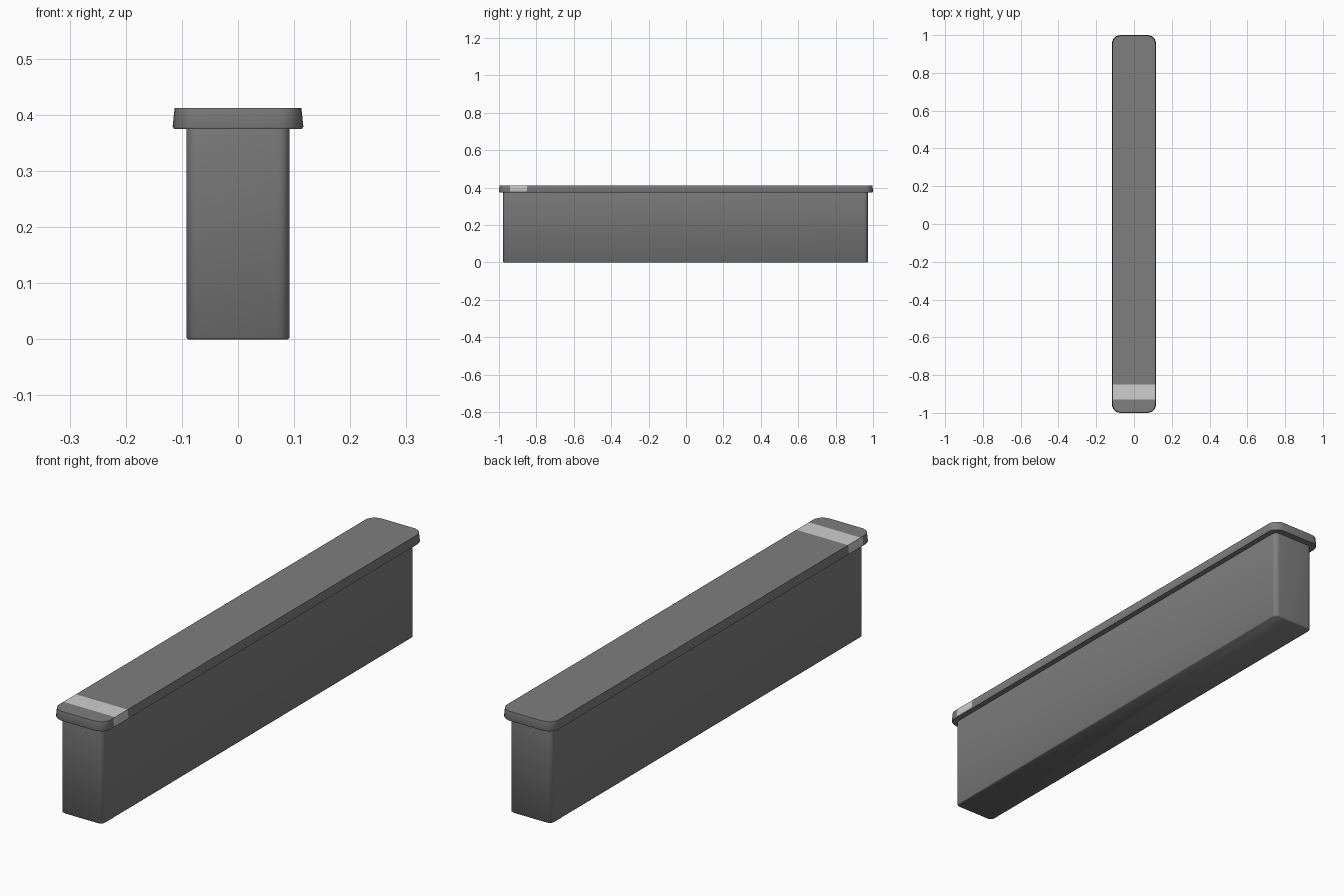
import bpy, bmesh, math
from mathutils import Vector

if "Cube" in bpy.data.objects:
    bpy.data.objects.remove(bpy.data.objects["Cube"])


def material(name, value):
    m = bpy.data.materials.new(name)
    m.diffuse_color = (value, value, value, 1)
    m.use_nodes = True
    m.node_tree.nodes["Principled BSDF"].inputs["Base Color"].default_value = m.diffuse_color
    return m


dark = material("dark_grey", 0.21)
light = material("light_grey", 0.62)


def rounded_rect(hx, hy, r, n=6):
    """Counter-clockwise outline with rounded corners."""
    pts = []
    for k, (sx, sy) in enumerate([(1, 1), (-1, 1), (-1, -1), (1, -1)]):
        for i in range(n + 1):
            a = math.pi / 2 * (k + i / n)
            pts.append((sx * (hx - r) + r * math.cos(a), sy * (hy - r) + r * math.sin(a)))
    return pts


def loft(rings, y_offset=0, cap_top=True):
    """Stack rounded rectangles (z, half x, half y, radius) into a solid."""
    bm = bmesh.new()
    loops = [[bm.verts.new((x, y + y_offset, z)) for x, y in rounded_rect(hx, hy, r)]
             for z, hx, hy, r in rings]
    for a, b in zip(loops, loops[1:]):
        for i in range(len(a)):
            j = (i + 1) % len(a)
            bm.faces.new((a[i], a[j], b[j], b[i]))
    bm.faces.new(loops[0][::-1])
    if cap_top:
        bm.faces.new(loops[-1])
    return bm


def finish(bm, name, mats):
    me = bpy.data.meshes.new(name)
    bm.normal_update()
    bm.to_mesh(me)
    bm.free()
    ob = bpy.data.objects.new(name, me)
    bpy.context.collection.objects.link(ob)
    for m in mats:
        me.materials.append(m)
    bpy.ops.object.select_all(action='DESELECT')
    ob.select_set(True)
    bpy.context.view_layer.objects.active = ob
    return ob


# Deep narrow body, softly shaded, top hidden under the lid
body = loft([(0, 0.089, 0.972, 0.018), (0.003, 0.092, 0.975, 0.02),
             (0.38, 0.092, 0.975, 0.02)], y_offset=-0.003, cap_top=False)
finish(body, "body", [dark])
bpy.ops.object.shade_smooth()

# Overhanging lid with slightly tapered rim
lid = loft([(0.375, 0.114, 0.998, 0.043), (0.379, 0.1165, 1.0, 0.045),
            (0.412, 0.113, 0.997, 0.042)])

# Light stripe cut across the lid near the front
for y in (-0.94, -0.928, -0.85):
    bmesh.ops.bisect_plane(lid, geom=lid.verts[:] + lid.edges[:] + lid.faces[:],
                           plane_co=Vector((0, y, 0)), plane_no=Vector((0, 1, 0)))
lid.normal_update()
for f in lid.faces:
    c = f.calc_center_median()
    front = -0.928 if f.normal.z > 0.9 else -0.94
    if front < c.y < -0.85 and c.z > 0.385:
        f.material_index = 1
finish(lid, "lid", [dark, light])
bpy.ops.object.shade_smooth_by_angle(angle=math.radians(40))
